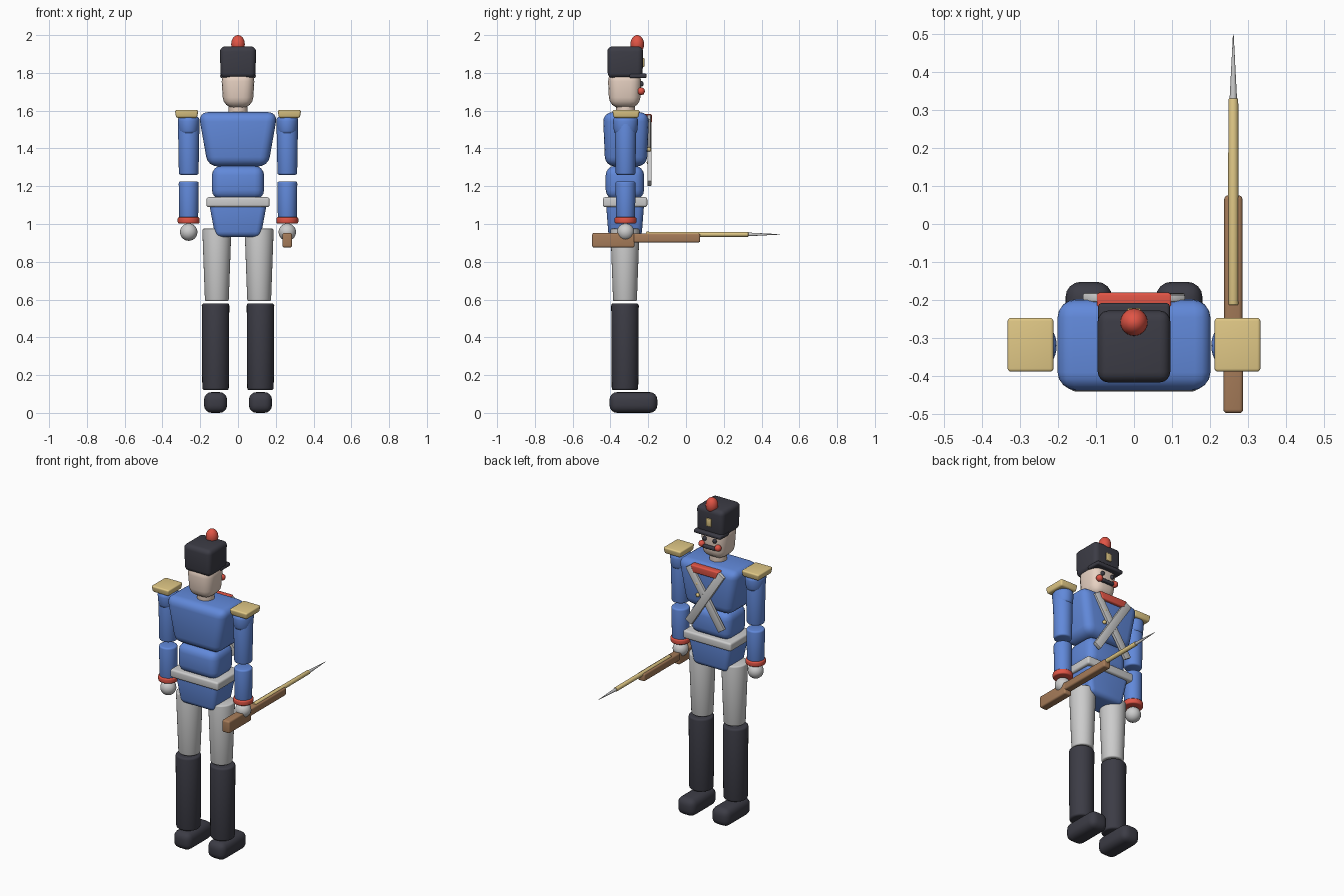
import bpy, bmesh, math
from mathutils import Matrix, Vector

if "Cube" in bpy.data.objects:
    bpy.data.objects.remove(bpy.data.objects["Cube"])


def material(name, rgb):
    m = bpy.data.materials.new(name)
    m.diffuse_color = (*rgb, 1)
    m.use_nodes = True
    m.node_tree.nodes["Principled BSDF"].inputs["Base Color"].default_value = m.diffuse_color
    return m


BLUE = material("coat_blue", (0.12, 0.25, 0.7))
RED = material("red", (0.75, 0.09, 0.06))
BLACK = material("black", (0.045, 0.045, 0.06))
GOLD = material("gold", (0.75, 0.58, 0.24))
SKIN = material("skin", (0.8, 0.64, 0.54))
WOOD = material("wood", (0.38, 0.2, 0.1))


def finish(bm, name, mat):
    bmesh.ops.recalc_face_normals(bm, faces=bm.faces)
    me = bpy.data.meshes.new(name)
    bm.to_mesh(me)
    bm.free()
    ob = bpy.data.objects.new(name, me)
    bpy.context.collection.objects.link(ob)
    if mat:
        me.materials.append(mat)
    bpy.ops.object.select_all(action='DESELECT')
    ob.select_set(True)
    bpy.context.view_layer.objects.active = ob
    bpy.ops.object.shade_smooth_by_angle(angle=math.radians(40))
    return ob


def box(name, x, y, z, mat=None, bevel=0.01, base=(1, 1), seg=4, tilt=0):
    """Rounded box from x, y, z ranges; base scales the bottom, tilt turns about y."""
    bm = bmesh.new()
    bmesh.ops.create_cube(bm, size=1)
    size = [r[1] - r[0] for r in (x, y, z)]
    mid = Vector([(r[0] + r[1]) / 2 for r in (x, y, z)])
    for v in bm.verts:
        s = base if v.co.z < 0 else (1, 1)
        v.co = Vector((v.co.x * size[0] * s[0], v.co.y * size[1] * s[1], v.co.z * size[2]))
    bmesh.ops.bevel(bm, geom=bm.edges[:], offset=bevel, segments=seg, profile=0.5, affect='EDGES')
    bm.transform(Matrix.Translation(mid) @ Matrix.Rotation(tilt, 4, 'Y'))
    return finish(bm, name, mat)


def tube(name, c, r0, r1, z, mat=None, bevel=0.008, squash=1, along_y=False):
    """Cylinder or cone with softened rims, standing in z or lying along y."""
    h = z[1] - z[0]
    bm = bmesh.new()
    bmesh.ops.create_cone(bm, cap_ends=True, segments=32, radius1=r0, radius2=r1, depth=h)
    if bevel:
        rims = [e for e in bm.edges if abs(e.verts[0].co.z - e.verts[1].co.z) < 1e-5]
        bmesh.ops.bevel(bm, geom=rims, offset=bevel, segments=3, profile=0.5, affect='EDGES')
    bm.transform(Matrix.Diagonal((1, squash, 1, 1)))
    mid = (z[0] + z[1]) / 2
    if along_y:
        bm.transform(Matrix.Translation((c[0], mid, c[1])) @ Matrix.Rotation(-math.pi / 2, 4, 'X'))
    else:
        bm.transform(Matrix.Translation((c[0], c[1], mid)))
    return finish(bm, name, mat)


def ball(name, c, r, mat=None):
    bm = bmesh.new()
    bmesh.ops.create_uvsphere(bm, u_segments=24, v_segments=16, radius=1)
    bm.transform(Matrix.Translation(c) @ Matrix.Diagonal((*r, 1)))
    return finish(bm, name, mat)


# Limbs, both sides
for s, side in ((-1, "left"), (1, "right")):
    lx, ly, ax, ay = 0.119 * s, -0.323, 0.261 * s, -0.32
    box(f"{side}_shoe", (lx - 0.061, lx + 0.061), (-0.405, -0.152), (0, 0.11), BLACK, 0.04)
    tube(f"{side}_boot", (lx, ly), 0.07, 0.073, (0.12, 0.58), BLACK, 0.012)
    tube(f"{side}_thigh", (0.112 * s, ly), 0.063, 0.077, (0.592, 0.975))
    tube(f"{side}_shoulder", (ax, ay), 0.052, 0.06, (1.47, 1.57), BLUE, 0.025, 1.15)
    tube(f"{side}_upper_arm", (ax, ay), 0.052, 0.057, (1.26, 1.54), BLUE, 0.01)
    tube(f"{side}_forearm", (ax, ay), 0.05, 0.053, (1.02, 1.225), BLUE, 0.01)
    tube(f"{side}_cuff", (ax, ay), 0.058, 0.058, (1.003, 1.036), RED)
    ball(f"{side}_hand", (ax, ay, 0.957), (0.046, 0.046, 0.046))
    box(f"{side}_epaulette", (0.272 * s - 0.062, 0.272 * s + 0.062), (-0.39, -0.245),
        (1.562, 1.603), GOLD, 0.01, (0.9, 0.9))

# Torso
box("hips", (-0.157, 0.157), (-0.425, -0.22), (0.93, 1.13), BLUE, 0.03, (0.76, 0.85))
box("waist_belt", (-0.167, 0.167), (-0.44, -0.205), (1.09, 1.142), None, 0.012)
box("waist", (-0.138, 0.138), (-0.425, -0.222), (1.13, 1.308), BLUE, 0.05)
box("chest", (-0.21, 0.21), (-0.44, -0.195), (1.305, 1.592), BLUE, 0.05, (0.76, 0.9))

# Front of the coat
for s, side in ((-1, "left"), (1, "right")):
    box(f"{side}_cross_belt", (-0.025, 0.025), (-0.205, -0.184 - 0.002 * s), (1.18, 1.6), None,
        0.004, seg=2, tilt=s * math.radians(33))
box("collar", (-0.1, 0.1), (-0.225, -0.18), (1.535, 1.582), RED, 0.008, (0.8, 1))
for z in (1.545, 1.47, 1.395, 1.325):
    ball("button", (0.055, -0.196, z), (0.012, 0.012, 0.012), GOLD)

# Head and face
tube("neck", (0, -0.32), 0.05, 0.05, (1.57, 1.65), SKIN)
box("head", (-0.09, 0.09), (-0.415, -0.235), (1.615, 1.81), SKIN, 0.055, (0.86, 0.9))
for s in (-1, 1):
    ball("cheek", (0.056 * s, -0.238, 1.703), (0.02, 0.02, 0.02), RED)
    ball("eye", (0.035 * s, -0.236, 1.742), (0.012, 0.012, 0.014), BLACK)
box("moustache", (-0.042, 0.042), (-0.25, -0.222), (1.685, 1.705), BLACK, 0.006)

# Hat
box("hat", (-0.096, 0.096), (-0.417, -0.227), (1.772, 1.94), BLACK, 0.028, (0.96, 0.97))
box("hat_brim", (-0.094, 0.094), (-0.3, -0.208), (1.772, 1.796), BLACK, 0.009)
box("hat_badge", (-0.018, 0.018), (-0.235, -0.221), (1.83, 1.88), GOLD, 0.003, seg=2)
ball("pompom", (0, -0.258, 1.952), (0.036, 0.036, 0.048), RED)

# Musket
gx = 0.261
box("musket_stock", (gx - 0.026, gx + 0.026), (-0.497, -0.272), (0.876, 0.952), WOOD, 0.01)
box("musket_forestock", (gx - 0.024, gx + 0.024), (-0.29, 0.075), (0.902, 0.95), WOOD, 0.01)
tube("musket_barrel", (gx, 0.945), 0.014, 0.013, (-0.213, 0.33), GOLD, 0.003, along_y=True)
tube("bayonet", (gx, 0.945), 0.01, 0.001, (0.325, 0.498), None, 0, along_y=True)
